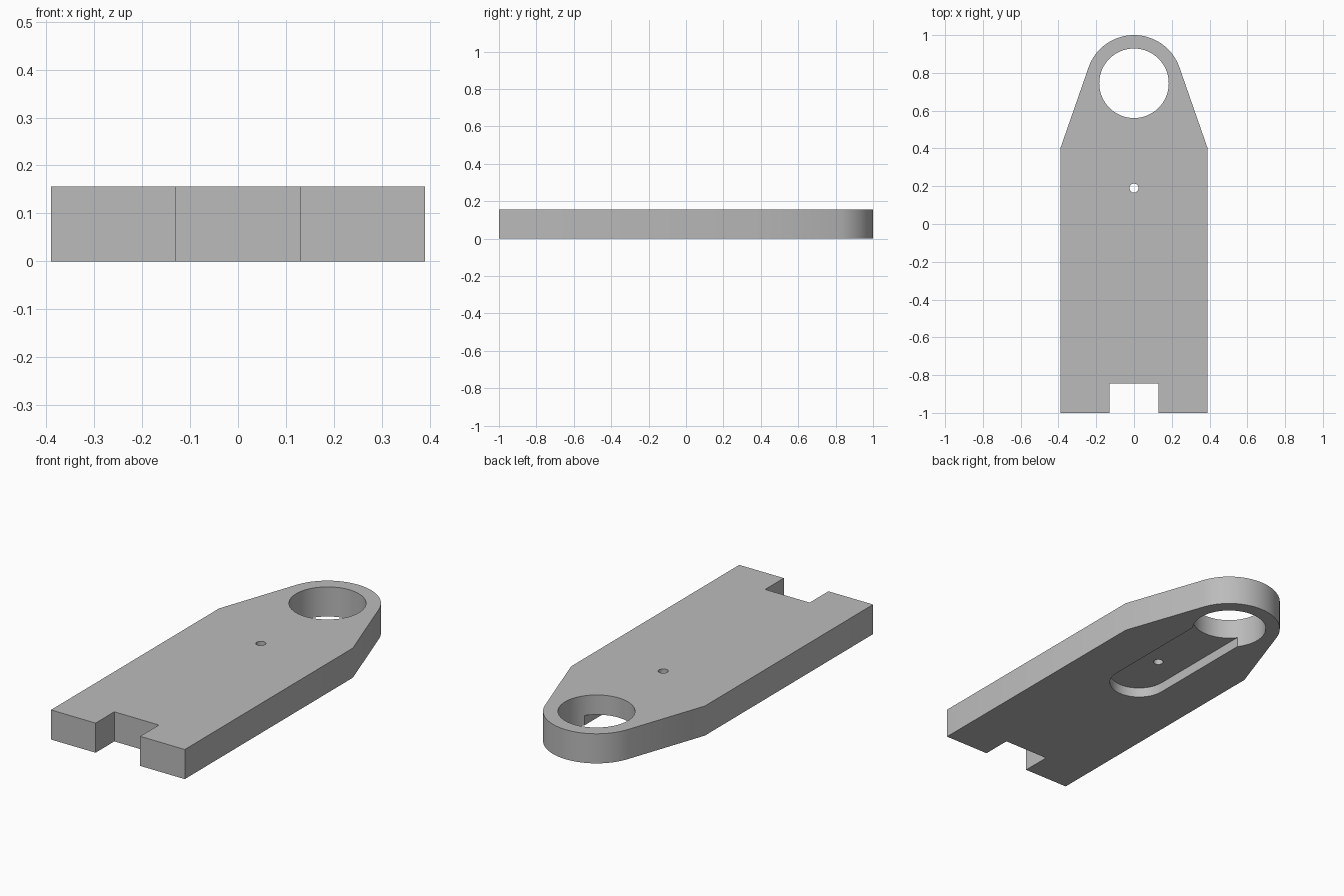
import bpy, bmesh
from math import sin, cos, pi, atan2, acos, hypot

if "Cube" in bpy.data.objects:
    bpy.data.objects.remove(bpy.data.objects["Cube"], do_unlink=True)

THICK = 0.156
HALF_W = 0.39
SHOULDER_Y = 0.40
EYE_Y, EYE_R, TIP_R = 0.745, 0.184, 0.255
NOTCH_W, NOTCH_Y = 0.13, -0.844
SLOT_R, SLOT_Y, SLOT_DEPTH = 0.147, 0.04, 0.052

grey = bpy.data.materials.new("plain grey")
grey.use_nodes = True
colour = (0.5, 0.5, 0.5, 1)
grey.diffuse_color = colour
grey.node_tree.nodes["Principled BSDF"].inputs["Base Color"].default_value = colour


def arc(cy, r, start, end, steps):
    angles = [start + (end - start) * i / steps for i in range(steps + 1)]
    return [(r * cos(a), cy + r * sin(a)) for a in angles]


def prism(name, outline, z0, z1):
    """Extrude a counter-clockwise outline from z0 to z1."""
    bm = bmesh.new()
    face = bm.faces.new([bm.verts.new((x, y, z0)) for x, y in outline])
    top = bmesh.ops.extrude_face_region(bm, geom=[face])["geom"]
    verts = [v for v in top if isinstance(v, bmesh.types.BMVert)]
    bmesh.ops.translate(bm, verts=verts, vec=(0, 0, z1 - z0))
    bmesh.ops.recalc_face_normals(bm, faces=bm.faces)
    mesh = bpy.data.meshes.new(name)
    bm.to_mesh(mesh)
    bm.free()
    mesh.materials.append(grey)
    obj = bpy.data.objects.new(name, mesh)
    bpy.context.collection.objects.link(obj)
    return obj


# Plate outline: notched front, straight sides, tapers tangent to the round tip
dy = SHOULDER_Y - EYE_Y
tangent = atan2(dy, HALF_W) + acos(TIP_R / hypot(HALF_W, dy))
right_side = [(NOTCH_W, NOTCH_Y), (NOTCH_W, -1), (HALF_W, -1), (HALF_W, SHOULDER_Y)]
left_side = [(-x, y) for x, y in reversed(right_side)]
outline = right_side + arc(EYE_Y, TIP_R, tangent, pi - tangent, 64) + left_side
plate = prism("plate", outline, 0, THICK)

# Cutters: large eye, small pin hole, and the shallow slot underneath
slot = arc(SLOT_Y, SLOT_R, pi, 2 * pi, 48) + [(SLOT_R, EYE_Y), (-SLOT_R, EYE_Y)]
cutters = [
    prism("eye_cutter", arc(EYE_Y, EYE_R, 0, 2 * pi, 96)[:-1], -0.1, 0.3),
    prism("slot_cutter", slot, -0.1, SLOT_DEPTH),
    prism("pin_hole_cutter", arc(0.19, 0.024, 0, 2 * pi, 32)[:-1], -0.1, 0.3),
]

bpy.ops.object.select_all(action="DESELECT")
plate.select_set(True)
bpy.context.view_layer.objects.active = plate
for cutter in cutters:
    cutter.hide_render = True
    mod = plate.modifiers.new(cutter.name, "BOOLEAN")
    mod.operation = "DIFFERENCE"
    mod.solver = "EXACT"
    mod.object = cutter
    bpy.ops.object.modifier_apply(modifier=mod.name)
    bpy.data.objects.remove(cutter, do_unlink=True)

bpy.ops.object.shade_smooth_by_angle(angle=pi / 6)
